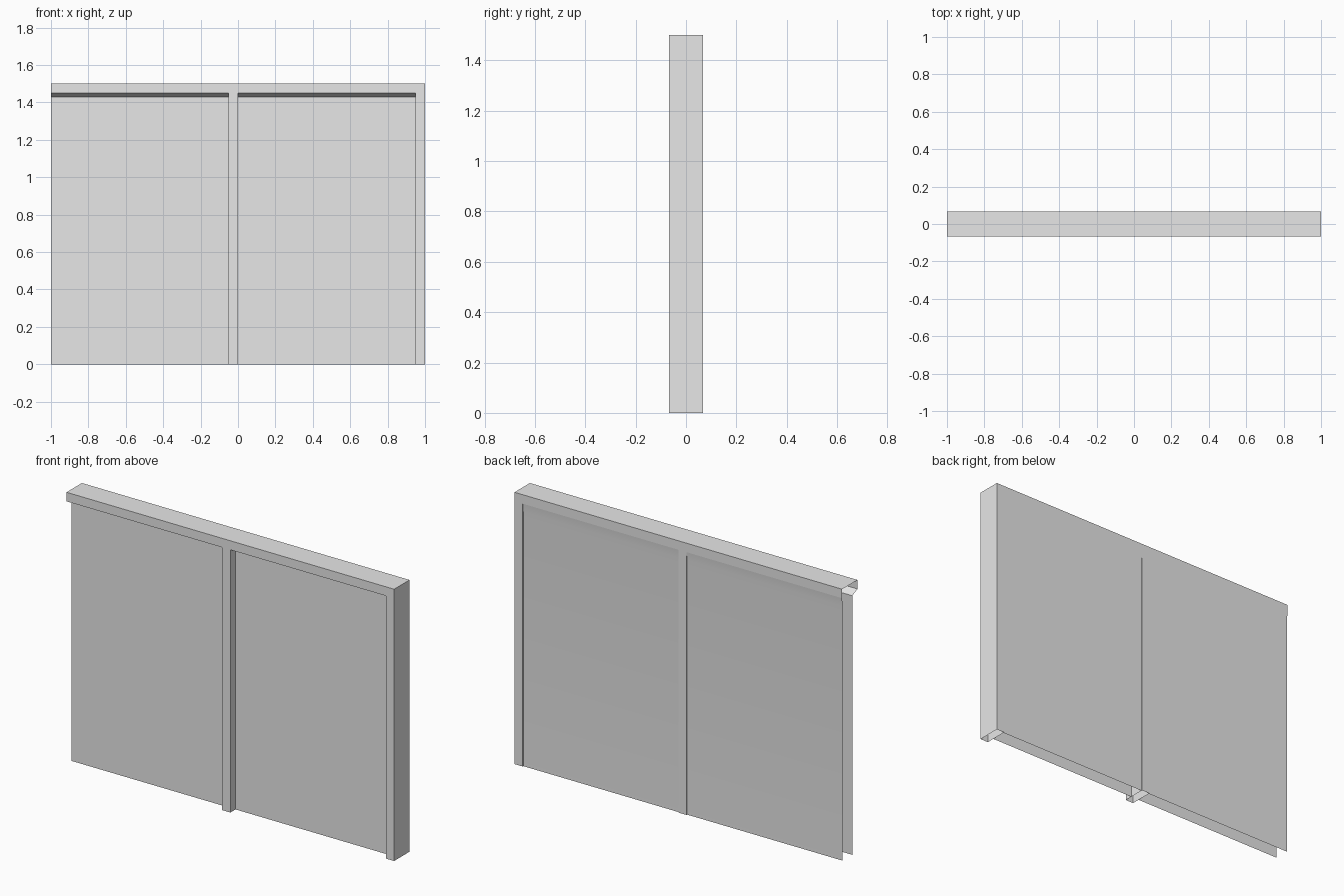
import bpy, bmesh
from math import radians
from mathutils import Vector

# Remove the default cube
cube = bpy.data.objects.get("Cube")
if cube:
    bpy.data.objects.remove(cube, do_unlink=True)

grey = bpy.data.materials.new("plain_grey")
grey.use_nodes = True
grey.diffuse_color = (0.8, 0.8, 0.8, 1)
grey.node_tree.nodes["Principled BSDF"].inputs["Base Color"].default_value = (0.8, 0.8, 0.8, 1)

# Main dimensions
HALF_DEPTH = 0.067
HEIGHT = 1.5
BEAM_BOTTOM = 1.45
PANEL_TOP = 1.43
FRONT_PANEL_Y = -0.022
BACK_PANEL_Y = 0.062
POST_WIDTH = 0.05


def sweep(name, path, offset, close=False, cap_end=False):
    """Sweep a path of points along an offset into an open shell."""
    bm = bmesh.new()
    offset = Vector(offset)
    near = [bm.verts.new(p) for p in path]
    far = [bm.verts.new(Vector(p) + offset) for p in path]
    for i in range(len(path) if close else len(path) - 1):
        j = (i + 1) % len(path)
        bm.faces.new((near[i], far[i], far[j], near[j]))
    if cap_end:
        bm.faces.new(far[::-1])
    mesh = bpy.data.meshes.new(name)
    bm.to_mesh(mesh)
    bm.free()
    mesh.materials.append(grey)
    obj = bpy.data.objects.new(name, mesh)
    bpy.context.collection.objects.link(obj)
    bpy.ops.object.select_all(action="DESELECT")
    obj.select_set(True)
    bpy.context.view_layer.objects.active = obj
    bpy.ops.object.shade_smooth_by_angle(angle=radians(30))
    return obj


def along_x(name, profile, x0, x1, **options):
    """Sweep a (y, z) profile from x0 to x1."""
    return sweep(name, [(x0, y, z) for y, z in profile], (x1 - x0, 0, 0), **options)


# Hollow top beam, closed only at the post end
along_x("top_beam",
        [(-HALF_DEPTH, BEAM_BOTTOM), (-HALF_DEPTH, HEIGHT),
         (HALF_DEPTH, HEIGHT), (HALF_DEPTH, BEAM_BOTTOM)],
        -1, 1, cap_end=True)

for side, right_edge in (("right", 0), ("left", 1)):
    post_x = right_edge - POST_WIDTH
    bay_x = right_edge - 1

    # Hollow post, open underneath
    corners = [(post_x, -HALF_DEPTH), (post_x, HALF_DEPTH),
               (right_edge, HALF_DEPTH), (right_edge, -HALF_DEPTH)]
    sweep(side + "_post", [(x, y, 0) for x, y in corners],
          (0, 0, BEAM_BOTTOM), close=True)

    # Recessed front panel with the sloping underside of the beam
    along_x(side + "_front_panel",
            [(FRONT_PANEL_Y, 0), (FRONT_PANEL_Y, PANEL_TOP), (-HALF_DEPTH, BEAM_BOTTOM)],
            bay_x, post_x)

    # Back panel, easing out to the beam at the top
    along_x(side + "_back_panel",
            [(HALF_DEPTH, BEAM_BOTTOM), (BACK_PANEL_Y, 1.40), (BACK_PANEL_Y, 0)],
            bay_x, post_x)

# Face every post wall outward
for obj in bpy.data.objects:
    if obj.name.endswith("_post"):
        bm = bmesh.new()
        bm.from_mesh(obj.data)
        for face in bm.faces:
            centre = sum((v.co for v in bm.verts), Vector()) / len(bm.verts)
            if face.normal.dot(face.calc_center_median() - centre) < 0:
                face.normal_flip()
        bm.to_mesh(obj.data)
        bm.free()
